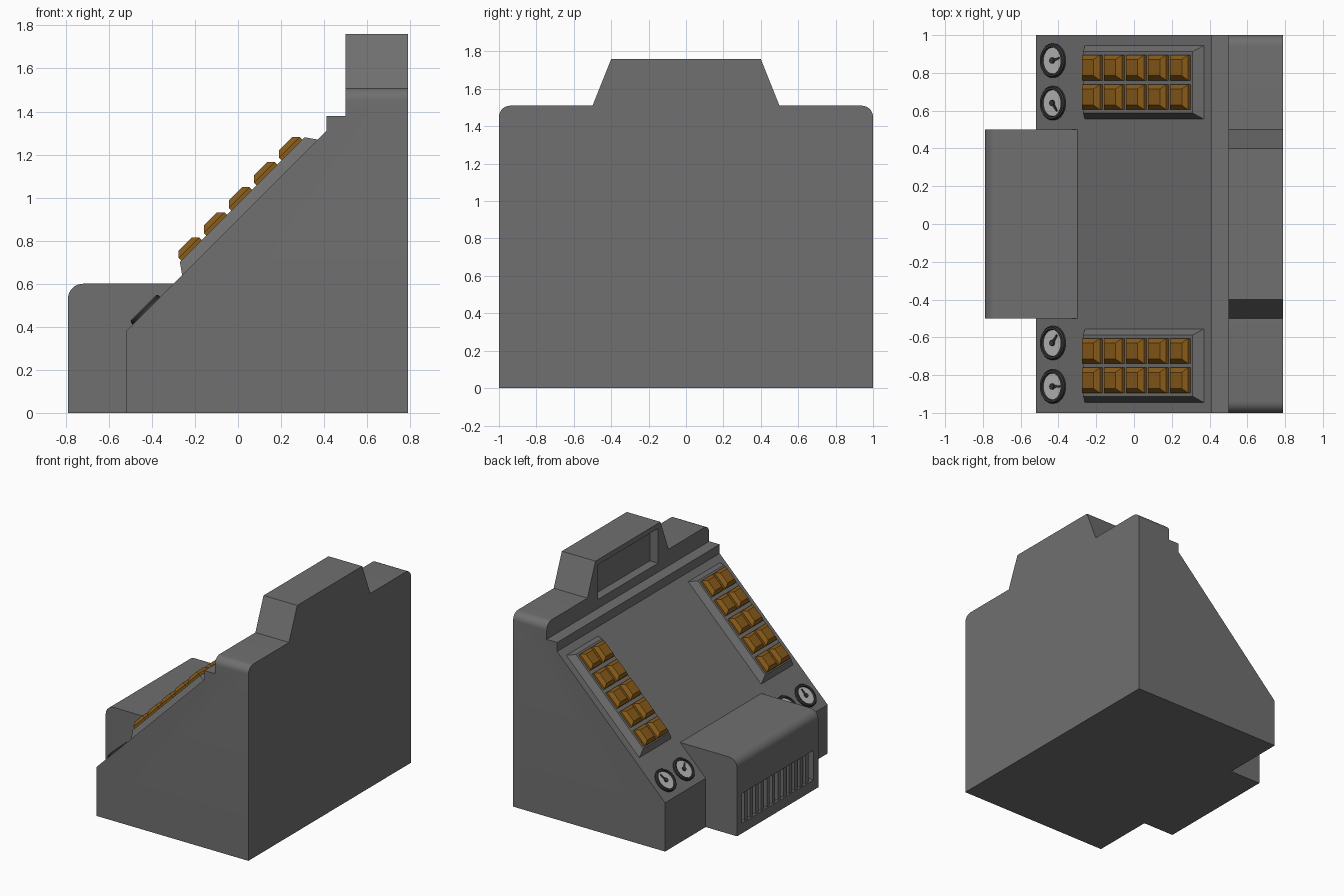
import bpy, bmesh, math
from mathutils import Matrix, Vector

if "Cube" in bpy.data.objects:
    bpy.data.objects.remove(bpy.data.objects["Cube"])

S = math.sqrt(0.5)
# Frame of the sloping desk: u runs up the slope, v along y, n out of the surface
SLOPE = Matrix(((S, 0, -S, 0), (0, 1, 0, 0), (S, 0, S, 0.9), (0, 0, 0, 1)))


def material(name, rgb):
    m = bpy.data.materials.new(name)
    m.diffuse_color = (*rgb, 1)
    m.use_nodes = True
    m.node_tree.nodes["Principled BSDF"].inputs["Base Color"].default_value = m.diffuse_color
    return m


GREY = material("body_grey", (0.16, 0.16, 0.16))
DARK = material("dark_grey", (0.04, 0.04, 0.04))
PALE = material("pale_grey", (0.5, 0.5, 0.5))
AMBER = material("amber", (0.25, 0.105, 0.01))


def finish(name, bm, mat, matrix=None):
    if matrix:
        bm.transform(matrix)
    bmesh.ops.recalc_face_normals(bm, faces=bm.faces)
    me = bpy.data.meshes.new(name)
    bm.to_mesh(me)
    bm.free()
    me.materials.append(mat)
    ob = bpy.data.objects.new(name, me)
    bpy.context.collection.objects.link(ob)
    return ob


def activate(ob):
    bpy.ops.object.select_all(action='DESELECT')
    ob.select_set(True)
    bpy.context.view_layer.objects.active = ob


def smooth(ob):
    activate(ob)
    bpy.ops.object.shade_smooth_by_angle(angle=math.radians(30))


def loft(name, rings, mat, matrix=None):
    """Skin a stack of matching closed rings and cap both ends."""
    bm = bmesh.new()
    vs = [[bm.verts.new(p) for p in r] for r in rings]
    k = len(vs[0])
    for a, b in zip(vs, vs[1:]):
        for i in range(k):
            bm.faces.new((a[i], a[(i + 1) % k], b[(i + 1) % k], b[i]))
    bm.faces.new(vs[0])
    bm.faces.new(vs[-1])
    return finish(name, bm, mat, matrix)


def box(name, lo, hi, mat=GREY, matrix=None):
    rings = [[(lo[0], lo[1], z), (hi[0], lo[1], z), (hi[0], hi[1], z), (lo[0], hi[1], z)]
             for z in (lo[2], hi[2])]
    return loft(name, rings, mat, matrix)


def rect(cu, cv, hu, hv, n):
    return [(cu - hu, cv - hv, n), (cu + hu, cv - hv, n), (cu + hu, cv + hv, n), (cu - hu, cv + hv, n)]


def arc(cx, cz, r, a0, a1, steps=8):
    return [(cx + r * math.cos(math.radians(a0 + (a1 - a0) * i / steps)),
             cz + r * math.sin(math.radians(a0 + (a1 - a0) * i / steps))) for i in range(steps + 1)]


def boolean(ob, cutter, op):
    cutter.hide_render = True
    mod = ob.modifiers.new("cut", 'BOOLEAN')
    mod.operation, mod.object, mod.solver = op, cutter, 'EXACT'
    activate(ob)
    bpy.ops.object.modifier_apply(modifier=mod.name)
    bpy.data.objects.remove(cutter)


# Cabinet: side profile intersected with the back outline, then a screen recess
side = [(-0.52, 0), (0.79, 0), (0.79, 1.9), (0.5, 1.9), (0.5, 1.38), (0.41, 1.38), (0.41, 1.31), (-0.52, 0.38)]
cabinet = loft("cabinet", [[(x, y, z) for x, z in side] for y in (-1.1, 1.1)], GREY)
half = arc(0.94, 1.45, 0.06, 0, 90) + [(0.5, 1.51), (0.4, 1.76)]
outline = [(-1, -0.1), (1, -0.1)] + half + [(-y, z) for y, z in reversed(half)]
boolean(cabinet, loft("outline_cutter", [[(x, y, z) for y, z in outline] for x in (-1, 1)], GREY), 'INTERSECT')
boolean(cabinet, box("screen_cutter", (0.4, -0.37, 1.45), (0.57, 0.37, 1.72)), 'DIFFERENCE')
smooth(cabinet)

# Front housing with rounded edge and a vent recess
prof = [(-0.52, 0), (-0.52, 0.38), (-0.3, 0.6)] + arc(-0.72, 0.53, 0.07, 90, 180) + [(-0.79, 0)]
housing = loft("front_housing", [[(x, y, z) for x, z in prof] for y in (-0.5, 0.5)], GREY)
boolean(housing, box("vent_cutter", (-0.9, -0.44, 0.08), (-0.73, 0.44, 0.31)), 'DIFFERENCE')
smooth(housing)

# Vertical vent slats
for i in range(12):
    y = -0.374 + i * 0.068
    box(f"vent_slat_{i + 1}", (-0.78, y - 0.018, 0.08), (-0.73, y + 0.018, 0.31))

# Button trays and chamfered buttons on the slope
for tag, sgn in (("left", 1), ("right", -1)):
    cv = sgn * 0.75
    loft(f"button_tray_{tag}", [rect(0.078, cv, 0.445, 0.195, 0), rect(0.078, cv, 0.41, 0.162, 0.05)], GREY, SLOPE)
    for row, dv in enumerate((-0.078, 0.078)):
        for i in range(5):
            cu = -0.255 + 0.165 * i
            loft(f"button_{tag}_{row + 1}_{i + 1}",
                 [rect(cu, cv + dv, 0.068, 0.067, 0.05), rect(cu, cv + dv, 0.068, 0.067, 0.067),
                  rect(cu, cv + dv, 0.044, 0.043, 0.091)], AMBER, SLOPE)


def disc(name, r, n0, n1, mat, matrix):
    ring = [(r * math.cos(t), r * math.sin(t)) for t in (math.tau * i / 32 for i in range(32))]
    smooth(loft(name, [[(x, y, n) for x, y in ring] for n in (n0, n1)], mat, matrix))


# Dial gauges: bezel ring, pale face, hub and pointer
BEZEL = [(0.09, 0), (0.09, 0.012), (0.084, 0.02), (0.072, 0.02), (0.068, 0)]
for g, (v, ang) in enumerate(((0.865, 15), (0.64, -50), (-0.63, 50), (-0.86, 0)), 1):
    place = SLOPE @ Matrix.Translation((-0.601, v, 0))
    bm = bmesh.new()
    rings = [[bm.verts.new((r * math.cos(math.tau * i / 32), r * math.sin(math.tau * i / 32), n))
              for r, n in BEZEL] for i in range(32)]
    for i in range(32):
        a, b = rings[i], rings[(i + 1) % 32]
        for j in range(5):
            k = (j + 1) % 5
            bm.faces.new((a[j], b[j], b[k], a[k]))
    smooth(finish(f"gauge_bezel_{g}", bm, DARK, place))
    disc(f"gauge_face_{g}", 0.071, 0, 0.008, PALE, place)
    disc(f"gauge_hub_{g}", 0.016, 0.006, 0.018, DARK, place)
    turn = place @ Matrix.Rotation(math.radians(ang), 4, 'Z')
    loft(f"gauge_pointer_{g}", [[(0, -0.009, n), (0.055, -0.004, n), (0.055, 0.004, n), (0, 0.009, n)]
                                for n in (0.009, 0.015)], DARK, turn)
